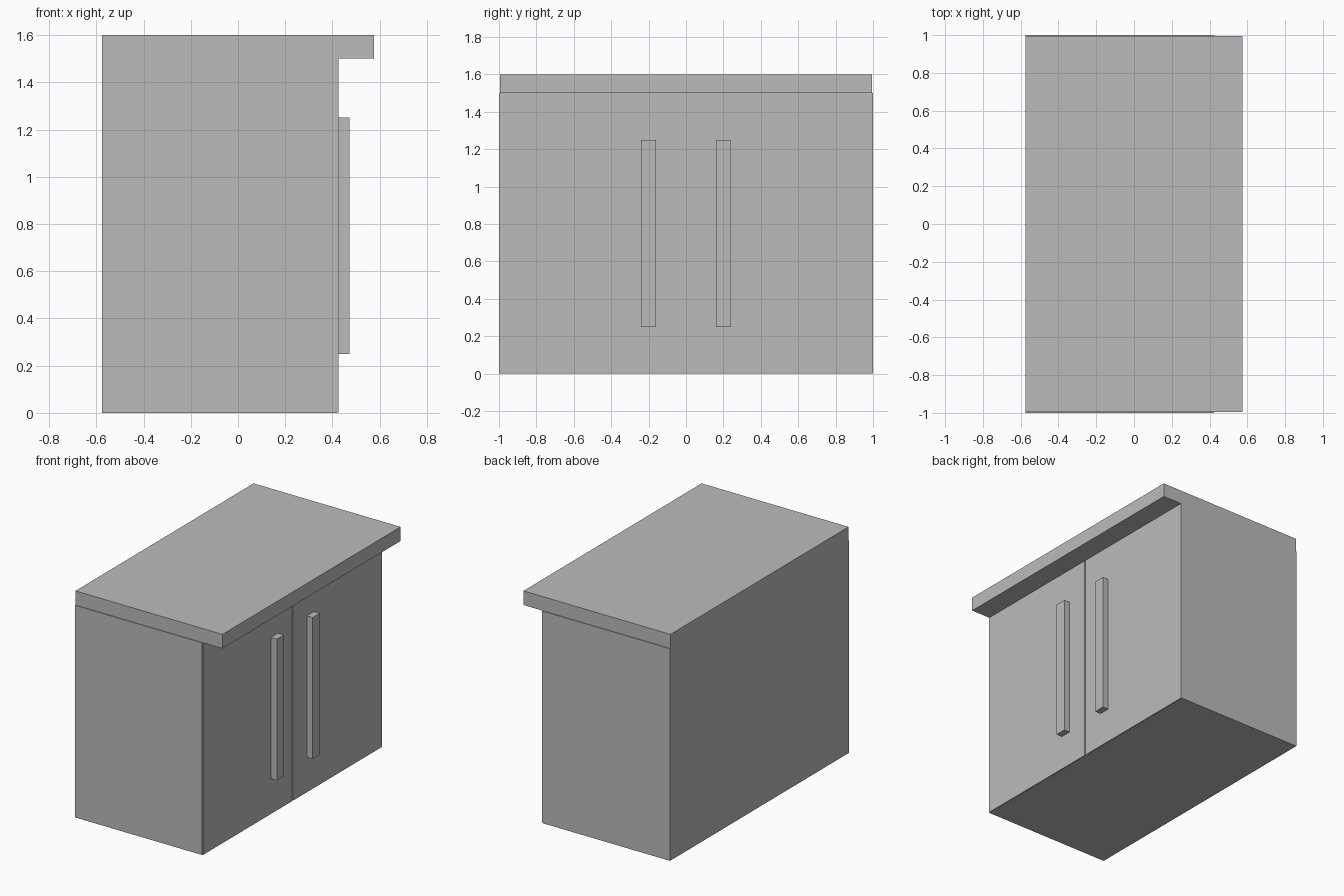
import bpy

cube = bpy.data.objects.get("Cube")
if cube:
    bpy.data.objects.remove(cube, do_unlink=True)

# One plain grey finish for every part
grey = bpy.data.materials.new("plain grey")
grey.use_nodes = True
grey.diffuse_color = (0.5, 0.5, 0.5, 1)
grey.node_tree.nodes["Principled BSDF"].inputs["Base Color"].default_value = (0.5, 0.5, 0.5, 1)


def box(name, x, y, z):
    """Box spanning the given (low, high) ranges."""
    spans = (x, y, z)
    bpy.ops.mesh.primitive_cube_add(size=1, location=[(a + b) / 2 for a, b in spans])
    obj = bpy.context.object
    obj.name = name
    obj.scale = [b - a for a, b in spans]
    bpy.ops.object.transform_apply(location=False, rotation=False, scale=True)
    obj.data.materials.append(grey)
    return obj


BACK, FACE = -0.575, 0.42
DOOR = FACE + 0.006

# Cabinet body and overhanging worktop
box("cabinet_body", (BACK, FACE), (-1, 1), (0, 1.5))
box("worktop", (BACK, 0.575), (-0.995, 0.995), (1.5, 1.6))

# Pair of doors with a narrow gap, each with a long upright handle
for side, s in (("near", -1), ("far", 1)):
    box(side + "_door", (FACE, DOOR), sorted((s * 0.004, s * 0.998)), (0.002, 1.5))
    box(side + "_handle", (DOOR, 0.472), sorted((s * 0.16, s * 0.24)), (0.25, 1.25))
